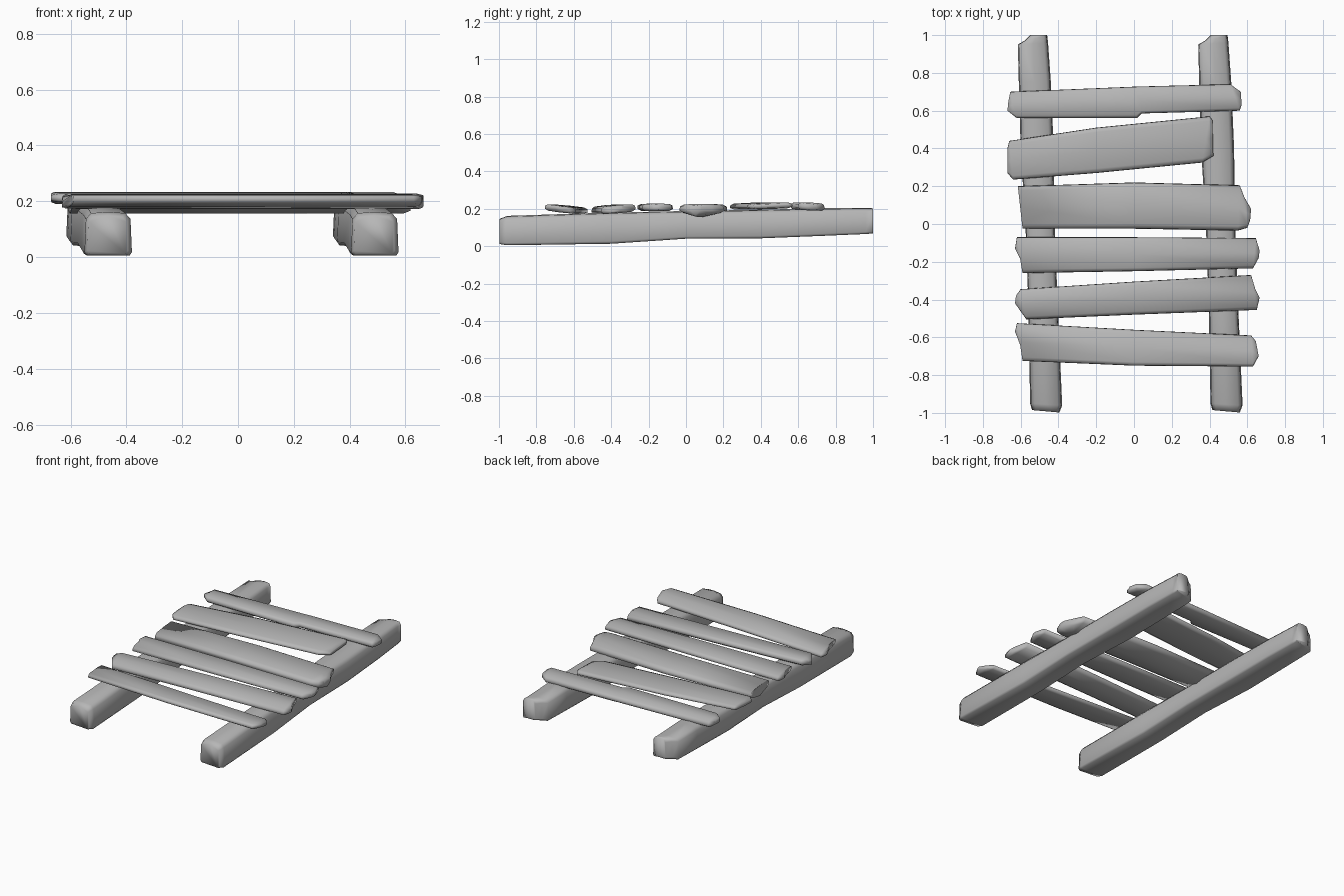
import bpy, bmesh

# Cross-section (across, up), with worn corners, in 0..1
PLANK = [(0.10, 0.05), (0.5, 0), (0.90, 0.05), (1, 0.3), (0.99, 0.72), (0.90, 0.95), (0.5, 1),
         (0.10, 0.95), (0.01, 0.72), (0, 0.3)]
KEELED = [(t, -0.35 if t == 0.5 and h == 0 else h) for t, h in PLANK]
BEAM = [(0.05, 0), (0.95, 0), (1, 0.08), (0.97, 0.84), (0.86, 0.97), (0.5, 1), (0.14, 0.97),
        (0.03, 0.84), (0, 0.08)]

# Dark grey wood
wood = bpy.data.materials.new("dark_grey_wood")
wood.diffuse_color = (0.47, 0.47, 0.47, 1)


def loft(name, stations, profile, tilt=0.0):
    """Each station: edge A (x, y), edge B (x, y), bottom z, top z."""
    bm = bmesh.new()
    rings = []
    for (ax, ay), (bx, by), z0, z1 in stations:
        rings.append([bm.verts.new((ax + (bx - ax) * t, ay + (by - ay) * t,
                                    z0 + (z1 - z0) * h + tilt * (t - 0.5)))
                      for t, h in profile])
    n = len(profile)
    for r, s in zip(rings, rings[1:]):
        for i in range(n):
            j = (i + 1) % n
            bm.faces.new((r[i], r[j], s[j], s[i]))
    bm.faces.new(rings[0])
    bm.faces.new(rings[-1])
    bmesh.ops.recalc_face_normals(bm, faces=bm.faces)
    for f in bm.faces:
        f.smooth = True
    me = bpy.data.meshes.new(name)
    bm.to_mesh(me)
    bm.free()
    me.materials.append(wood)
    bpy.context.collection.objects.link(bpy.data.objects.new(name, me))


# Two long side beams, the same warped log placed twice
for name, dx in (("left_beam", 0), ("right_beam", 0.955)):
    loft(name, [
        ((-0.54 + dx, -0.985), (-0.395 + dx, -0.998), 0.012, 0.148),
        ((-0.55 + dx, -0.95), (-0.38 + dx, -0.96), 0.005, 0.162),
        ((-0.56 + dx, -0.40), (-0.405 + dx, -0.40), 0.013, 0.180),
        ((-0.575 + dx, 0.0), (-0.42 + dx, 0.0), 0.040, 0.188),
        ((-0.60 + dx, 0.40), (-0.425 + dx, 0.40), 0.042, 0.195),
        ((-0.61 + dx, 0.75), (-0.44 + dx, 0.75), 0.056, 0.203),
        ((-0.615 + dx, 0.95), (-0.455 + dx, 0.96), 0.065, 0.205),
        ((-0.58 + dx, 0.97), (-0.46 + dx, 1.0), 0.068, 0.204),
        ((-0.55 + dx, 1.0), (-0.46 + dx, 1.0), 0.072, 0.202)], BEAM)

# Cross planks, front to back: outline front edge / back edge along x, and heights
planks = [
    ([((-0.595, -0.66), (-0.63, -0.57)), ((-0.59, -0.725), (-0.62, -0.525)), ((0, -0.75), (0, -0.56)),
      ((0.63, -0.755), (0.62, -0.59)), ((0.66, -0.70), (0.645, -0.62))], 0.180, 0.217, -0.02),
    ([((-0.63, -0.42), (-0.625, -0.38)), ((-0.57, -0.505), (-0.60, -0.345)), ((0, -0.48), (0, -0.305)),
      ((0.65, -0.455), (0.62, -0.27)), ((0.665, -0.39), (0.64, -0.34))], 0.176, 0.220, 0.015),
    ([((-0.60, -0.19), (-0.63, -0.13)), ((-0.59, -0.26), (-0.62, -0.07)), ((0, -0.25), (0, -0.07)),
      ((0.63, -0.235), (0.645, -0.075)), ((0.66, -0.18), (0.665, -0.14))], 0.187, 0.228, 0.0),
    ([((-0.595, 0.02), (-0.605, 0.16)), ((-0.59, -0.025), (-0.615, 0.20)), ((0, -0.025), (0, 0.22)),
      ((0.55, -0.035), (0.56, 0.205)), ((0.60, -0.02), (0.585, 0.14)), ((0.615, 0.02), (0.62, 0.08))],
     0.174, 0.226, 0.0),
    ([((-0.67, 0.27), (-0.67, 0.40)), ((-0.64, 0.235), (-0.66, 0.44)), ((-0.2, 0.27), (-0.2, 0.51)),
      ((0.36, 0.325), (0.40, 0.57)), ((0.42, 0.36), (0.415, 0.55))], 0.198, 0.232, 0.008),
    ([((-0.67, 0.60), (-0.665, 0.65)), ((-0.62, 0.56), (-0.655, 0.70)), ((0.015, 0.56), (0, 0.727)),
      ((0.04, 0.585), (0.03, 0.728)), ((0.56, 0.60), (0.51, 0.74)), ((0.57, 0.63), (0.565, 0.70))],
     0.190, 0.233, -0.006),
]
for k, (edges, z0, z1, tilt) in enumerate(planks):
    last = len(edges) - 1
    st = [(a, b, z0 + 0.006 * (i in (0, last)), z1 - 0.006 * (i in (0, last)))
          for i, (a, b) in enumerate(edges)]
    loft(f"plank_{k + 1}", st, KEELED if k == 3 else PLANK, tilt)
